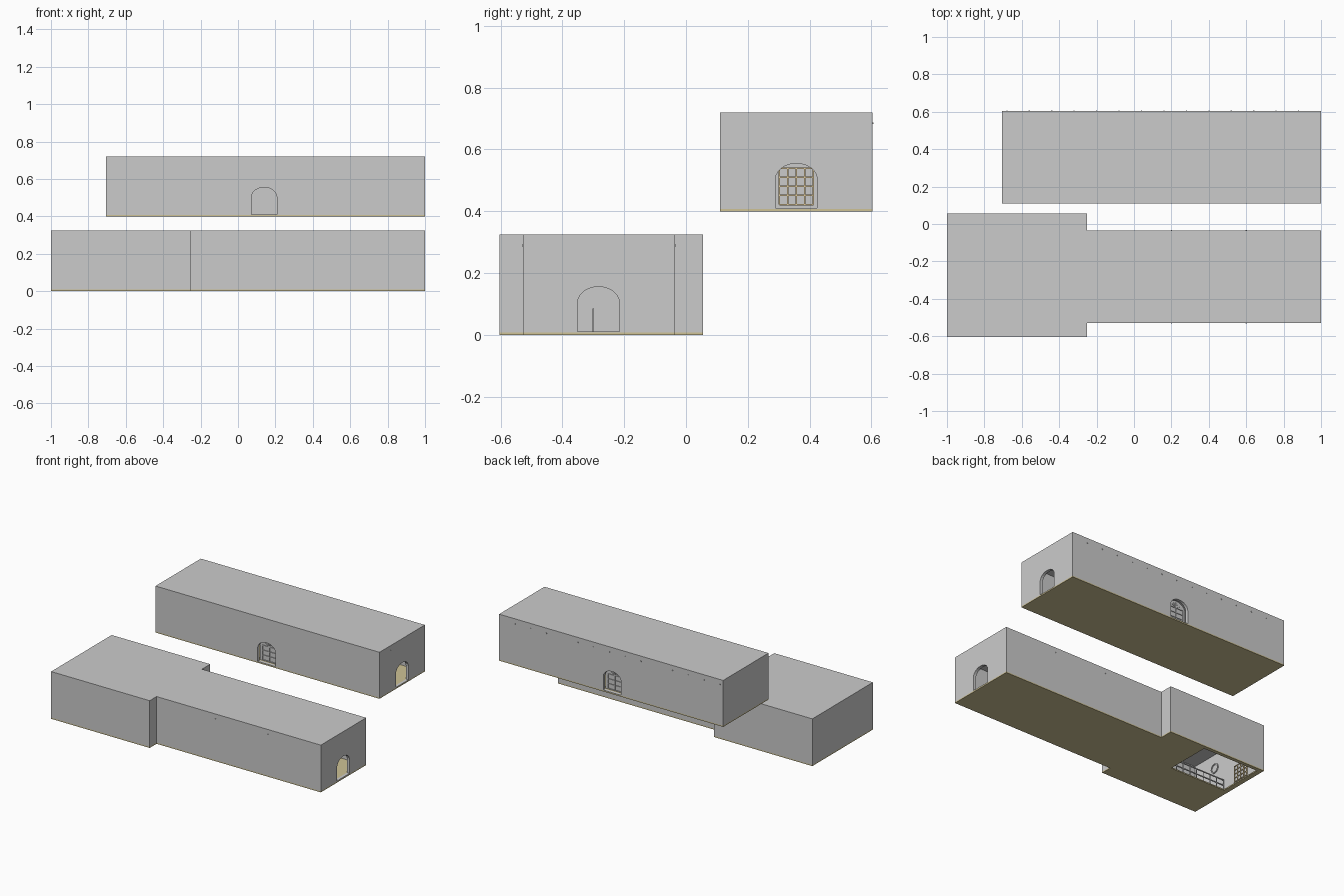
import bpy, bmesh, math
from mathutils import Matrix, Vector

if "Cube" in bpy.data.objects:
    bpy.data.objects.remove(bpy.data.objects["Cube"])


def material(name, rgb):
    m = bpy.data.materials.new(name)
    m.diffuse_color = (*rgb, 1)
    m.use_nodes = True
    m.node_tree.nodes["Principled BSDF"].inputs["Base Color"].default_value = m.diffuse_color
    return m


WOOD = material("floor_wood", (0.62, 0.54, 0.30))
TAN = material("window_wood", (0.75, 0.60, 0.33))


def finish(name, bm, mat=None, matrix=None):
    bmesh.ops.recalc_face_normals(bm, faces=bm.faces)
    me = bpy.data.meshes.new(name)
    bm.to_mesh(me)
    bm.free()
    ob = bpy.data.objects.new(name, me)
    bpy.context.collection.objects.link(ob)
    if mat:
        me.materials.append(mat)
    if matrix:
        me.transform(matrix)
    return ob


def prism(name, pts, z0, z1, mat=None, matrix=None):
    bm = bmesh.new()
    f = bm.faces.new([bm.verts.new((x, y, z0)) for x, y in pts])
    r = bmesh.ops.extrude_face_region(bm, geom=[f])
    vs = [g for g in r["geom"] if isinstance(g, bmesh.types.BMVert)]
    bmesh.ops.translate(bm, verts=vs, vec=(0, 0, z1 - z0))
    return finish(name, bm, mat, matrix)


def add_box(bm, lo, hi):
    c = [(a + b) / 2 for a, b in zip(lo, hi)]
    s = [b - a for a, b in zip(lo, hi)]
    bmesh.ops.create_cube(bm, size=1, matrix=Matrix.Translation(c) @ Matrix.Diagonal((*s, 1)))


def rect(x0, x1, y0, y1):
    return [(x0, y0), (x1, y0), (x1, y1), (x0, y1)]


def cut(ob, cutter):
    mod = ob.modifiers.new("cut", "BOOLEAN")
    mod.operation, mod.object, mod.solver = "DIFFERENCE", cutter, "EXACT"
    dg = bpy.context.evaluated_depsgraph_get()
    me = bpy.data.meshes.new_from_object(ob.evaluated_get(dg))
    ob.modifiers.clear()
    ob.data = me
    bpy.data.objects.remove(cutter)


def arch_points(w, h, n=12):
    # doorway outline: straight jambs under a half ellipse
    spring = h - w * 0.38
    return [(-w / 2, 0), (w / 2, 0)] + [
        (w / 2 * math.cos(math.pi * i / n), spring + (h - spring) * math.sin(math.pi * i / n))
        for i in range(n + 1)]


def facing(x, y, z, angle):
    # local x = across, y = up, z = outward; angle 0 faces -y
    return Matrix.Translation((x, y, z)) @ Matrix.Rotation(angle, 4, "Z") @ Matrix.Rotation(math.pi / 2, 4, "X")


def arch_cutter(x, y, z, angle):
    return prism("arch_cutter", arch_points(0.135, 0.145), -0.06, 0.06, None, facing(x, y, z, angle))


def lattice(name, w, h, cols, rows, matrix, mat, bar=0.005):
    bm = bmesh.new()
    for i in range(cols + 1):
        x = -w / 2 + w * i / cols
        add_box(bm, (x - bar / 2, 0, 0), (x + bar / 2, h, bar))
    for j in range(rows + 1):
        y = h * j / rows
        add_box(bm, (-w / 2, y - bar / 2, 0), (w / 2, y + bar / 2, bar * 0.9))
    return finish(name, bm, mat, matrix)


T, SLAB = 0.02, 0.008
RIGHT, BACK = math.pi / 2, math.pi

# lower hall: wide room joined to a narrower gallery
lower = [(-1, -0.603), (-0.25, -0.603), (-0.25, -0.528), (1, -0.528),
         (1, -0.035), (-0.25, -0.035), (-0.25, 0.055), (-1, 0.055)]
inner = [(-1 + T, -0.603 + T), (-0.25 - T, -0.603 + T), (-0.25 - T, -0.528 + T), (1 - T, -0.528 + T),
         (1 - T, -0.035 - T), (-0.25 - T, -0.035 - T), (-0.25 - T, 0.055 - T), (-1 + T, 0.055 - T)]
walls = prism("lower_walls", lower, SLAB, 0.325)
cut(walls, prism("room_cutter", inner, -0.1, 0.325 - T))
cut(walls, arch_cutter(1, -0.283, 0.011, RIGHT))
floor = prism("lower_floor", lower, 0, SLAB, WOOD)
cut(floor, prism("stairwell_cutter", rect(-0.965, -0.54, -0.285, 0.03), -0.1, 0.1))

# upper hall
walls = prism("upper_walls", rect(-0.705, 1, 0.11, 0.603), 0.4 + SLAB, 0.72)
cut(walls, prism("room_cutter", rect(-0.705 + T, 1 - T, 0.11 + T, 0.603 - T), 0.3, 0.72 - T))
cut(walls, arch_cutter(1, 0.357, 0.41, RIGHT))
cut(walls, arch_cutter(0.14, 0.11, 0.41, 0))
cut(walls, arch_cutter(0.14, 0.603, 0.41, BACK))
prism("upper_floor", rect(-0.705, 1, 0.11, 0.603), 0.4, 0.4 + SLAB, WOOD)

# recessed glazed doors behind the two side arches
for side, y, ang, s in (("front", 0.11, 0, 1), ("back", 0.603, BACK, -1)):
    m = facing(0.14, y + s * 0.035, 0.4 + SLAB, ang)
    prism(side + "_door_panel", arch_points(0.15, 0.155), -0.004, 0, None, m)
    lattice(side + "_door_bars", 0.11, 0.10, 2, 3, m @ Matrix.Translation((0, 0.004, 0)), None)
    bm = bmesh.new()
    for k in range(1, 6):
        a = math.pi * k / 6
        add_box(bm, (-0.002, -0.002, 0), (0.002, 0.035, 0.004))
        bmesh.ops.rotate(bm, verts=bm.verts[-8:], cent=(0, 0, 0),
                         matrix=Matrix.Rotation(a - math.pi / 2, 3, "Z"))
    finish(side + "_door_fanlight", bm, None, m @ Matrix.Translation((0, 0.105, 0)))

# tan lattice windows on the end walls
lattice("upper_end_window", 0.11, 0.118, 4, 4, facing(-0.684, 0.357, 0.422, RIGHT), TAN)
lattice("lower_end_window", 0.12, 0.11, 4, 4, facing(-0.979, -0.14, 0.025, RIGHT), TAN)

# ring on the lower end wall
bm = bmesh.new()
for r0, r1, z0, z1 in ((0.026, 0.034, 0, 0.005),):
    n = 24
    loops = [[bm.verts.new((r * math.cos(2 * math.pi * i / n), r * math.sin(2 * math.pi * i / n), z))
              for i in range(n)] for r, z in ((r0, z0), (r0, z1), (r1, z1), (r1, z0))]
    for a in range(4):
        p, q = loops[a], loops[(a + 1) % 4]
        for i in range(n):
            bm.faces.new((p[i], p[(i + 1) % n], q[(i + 1) % n], q[i]))
finish("wall_ring", bm, None, facing(-0.979, -0.39, 0.206, RIGHT))

# railing around the stairwell
bm = bmesh.new()


def rail(a, b, n):
    a, b = Vector(a), Vector(b)
    for i in range(n + 1):
        p = a.lerp(b, i / n)
        add_box(bm, (p.x - 0.002, p.y - 0.002, SLAB), (p.x + 0.002, p.y + 0.002, 0.082))
    for z in (0.045, 0.082):
        add_box(bm, (min(a.x, b.x) - 0.003, min(a.y, b.y) - 0.003, z - 0.003),
                (max(a.x, b.x) + 0.003, max(a.y, b.y) + 0.003, z + 0.003))


rail((-0.972, -0.3), (-0.54, -0.3), 8)
finish("stairwell_railing", bm)

# small fixing studs just showing through the outer walls
bm = bmesh.new()
studs = [(-0.68 + 0.12 * i, 0.603, 0.685) for i in range(14)]
studs += [(1, y, 0.685) for y in (0.23, 0.48)] + [(1, y, 0.29) for y in (-0.4, -0.16)]
studs += [(x, y, 0.29) for x in (0.2, 0.6) for y in (-0.528, -0.035)]
for p in studs:
    add_box(bm, [c - 0.003 for c in p], [c + 0.003 for c in p])
# keep studs inside the overall length
for v in bm.verts:
    v.co.x = min(v.co.x, 1.001)
finish("fixing_studs", bm)
